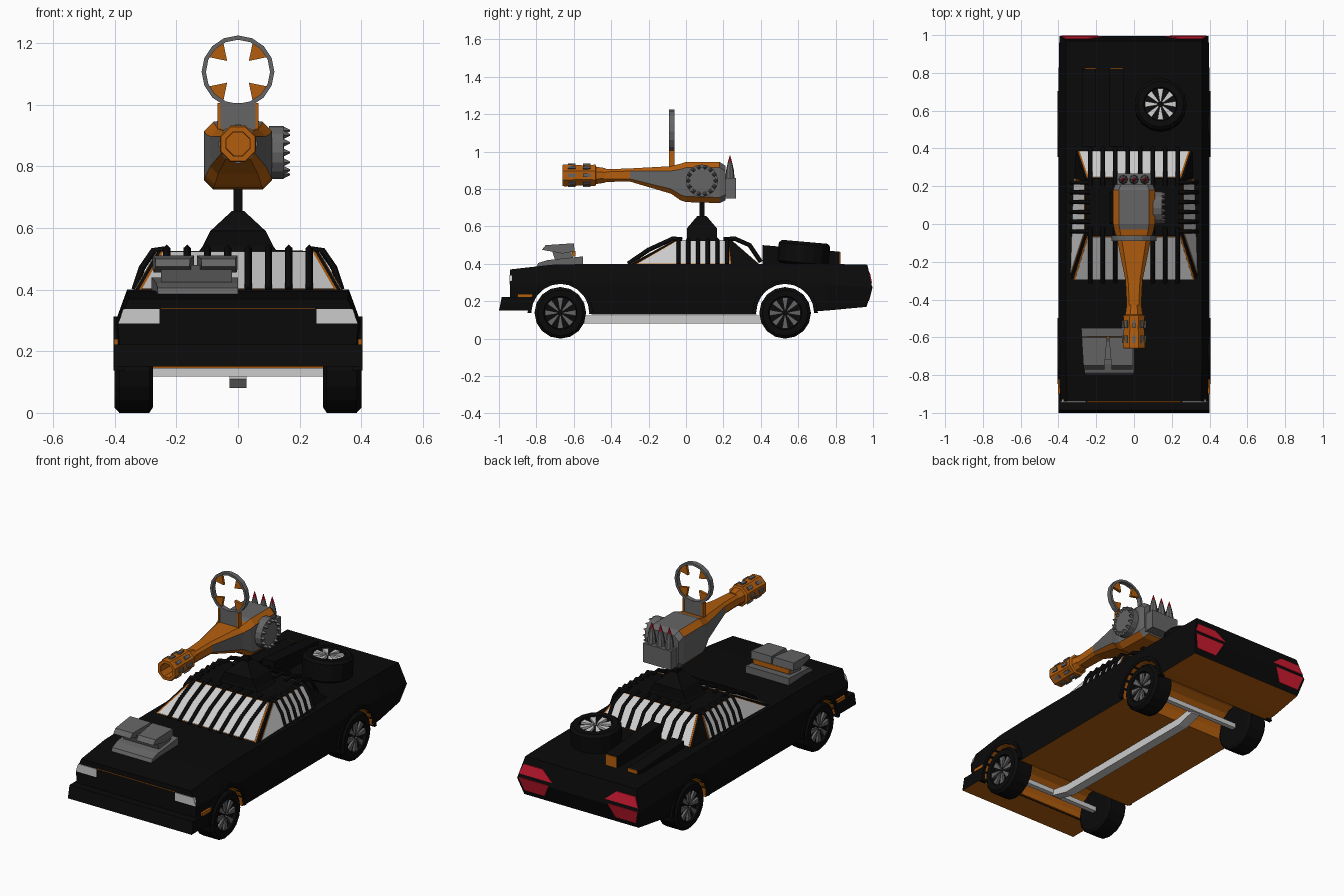
import bpy, bmesh
from math import sin, cos, pi, radians
from mathutils import Matrix, Vector

if "Cube" in bpy.data.objects:
    bpy.data.objects.remove(bpy.data.objects["Cube"])


def mat(name, *c):
    m = bpy.data.materials.new(name)
    m.diffuse_color = (*c, 1)
    m.use_nodes = True
    m.node_tree.nodes["Principled BSDF"].inputs["Base Color"].default_value = m.diffuse_color
    return m


BLACK = mat("black", .003, .003, .003)
ORANGE = mat("orange", .45, .11, .004)
GREY = mat("grey", .13, .13, .13)
PALE = mat("pale", .6, .6, .6)
RED = mat("red", .6, .01, .03)


def mesh(name, verts, faces, *mats):
    me = bpy.data.meshes.new(name)
    me.from_pydata([tuple(v) for v in verts], [], faces)
    bm = bmesh.new()
    bm.from_mesh(me)
    bmesh.ops.recalc_face_normals(bm, faces=bm.faces)
    bm.to_mesh(me)
    bm.free()
    ob = bpy.data.objects.new(name, me)
    bpy.context.collection.objects.link(ob)
    for m in mats:
        me.materials.append(m)
    return ob


def loft(name, rings, *mats):
    n = len(rings[0])
    f = [(k*n+i, k*n+(i+1) % n, (k+1)*n+(i+1) % n, (k+1)*n+i)
         for k in range(len(rings)-1) for i in range(n)]
    f += [tuple(range(n)), tuple(range((len(rings)-1)*n, len(rings)*n))]
    return mesh(name, [v for r in rings for v in r], f, *mats)


def place(pts, axis, a):
    k = "xyz".index(axis)
    return [tuple(list(p[:k]) + [a] + list(p[k:])) for p in pts]


def prism(name, pts, axis, a, b, *m):
    return loft(name, [place(pts, axis, a), place(pts, axis, b)], *m)


def box(name, x0, x1, y0, y1, z0, z1, m):
    return prism(name, [(x0, y0), (x1, y0), (x1, y1), (x0, y1)], "z", z0, z1, m)


def circle(n, r, c=(0, 0), ph=0):
    return [(c[0]+r*cos(ph+2*pi*i/n), c[1]+r*sin(ph+2*pi*i/n)) for i in range(n)]


def lathe(name, axis, c, steps, n, m, ph=0):
    return loft(name, [place(circle(n, r, c, ph), axis, a) for a, r in steps], m)


def tube(name, path, r, m):
    cu = bpy.data.curves.new(name, "CURVE")
    cu.dimensions = "3D"
    cu.bevel_depth, cu.bevel_resolution, cu.use_fill_caps = r, 0, True
    s = cu.splines.new("POLY")
    s.points.add(len(path)-1)
    for p, co in zip(s.points, path):
        p.co = (*co, 1)
    ob = bpy.data.objects.new(name, cu)
    bpy.context.collection.objects.link(ob)
    me = bpy.data.meshes.new_from_object(ob)
    bpy.data.objects.remove(ob)
    ob = bpy.data.objects.new(name, me)
    bpy.context.collection.objects.link(ob)
    me.materials.clear()
    me.materials.append(m)
    return ob


def orange_below(ob):
    for p in ob.data.polygons:
        if p.normal.z < -.8:
            p.material_index = 1


# Body: closed loft, black with an orange floor and wheel tunnels
def section(b, m, t):
    half = [b, m, t]
    return [(-x, y, z) for x, y, z in half] + [(x, y, z) for x, y, z in half[::-1]]


st = [(-.94, .16, .39, .355, .37), (-.72, .15, .4, .36, .395), (-.5, .13, .4, .36, .4),
      (.38, .13, .4, .36, .4), (.75, .15, .4, .36, .4)]
rings = [section((xm-.01, y, zb), (xm, y, .29), (xt, y, zt)) for y, zb, xm, xt, zt in st]
rings.append(section((.37, .965, .17), (.395, .996, .27), (.36, .97, .395)))
faces = [(k*6+i, k*6+(i+1) % 6, k*6+6+(i+1) % 6, k*6+i+6) for k in range(5) for i in range(6)]
for k in (0, 30):
    faces += [(k, k+5, k+4, k+1), (k+1, k+4, k+3, k+2)]
body = mesh("body", [v for r in rings for v in r], faces, BLACK, ORANGE)
orange_below(body)
AXLES = (-.672, .53)
for y in AXLES:
    cut = lathe("arch_cutter", "x", (y, .138), [(-.6, .155), (.6, .155)], 20, ORANGE)
    cut.hide_render = cut.hide_viewport = True
    bo = body.modifiers.new("arch", "BOOLEAN")
    bo.operation, bo.object, bo.solver = "DIFFERENCE", cut, "EXACT"
    bo.material_mode = "TRANSFER"

# Bumper, lamps, front trim
orange_below(prism("front_bumper", [(-.985, .222), (-1, .15), (-.835, .15), (-.83, .222)],
                   "x", -.4, .4, BLACK, ORANGE))
box("grille_strip", -.25, .25, -.944, -.935, .338, .341, ORANGE)
for s in (-1, 1):
    prism("headlight", [(s*.255, .29), (s*.388, .29), (s*.373, .337), (s*.255, .337)], "y", -.944, -.93, PALE)
    box("side_marker", s*.39, s*.402, -.9, -.82, .222, .24, ORANGE)
    # Split tail lamps: a wide upper and a narrow lower wedge
    for (xa, z0), (xb, z1) in (((.17, .298), (.24, .355)), ((.19, .278), (.23, .2))):
        yy = [1.0 - .2*(z-.27) if z > .27 else 1.0 + .31*(z-.27) for z in (z0, z1)]
        r = [(s*xa, yy[0], z0), (s*.385, yy[0], z0), (s*.36, yy[1], z1), (s*xb, yy[1], z1)]
        loft("tail_light", [r, [(x, y-.012, z) for x, y, z in r]], RED)


# Wheels with recessed eight-spoke rims
def wheel(name, mx):
    t = lathe(name+"_tyre", "x", (0, 0), [(-.064, .12), (-.052, .138), (.045, .138), (.06, .122),
                                         (.06, .09), (.04, .086)], 16, BLACK)
    v, f = [], []
    for i in range(8):
        c, e = cos(i*pi/4), sin(i*pi/4)
        for x in (.035, .054):
            v += [(x, r*c-w*e, r*e+w*c) for r, w in ((.015, .004), (.083, .016), (.083, -.016), (.015, -.004))]
        b = i*8
        f += [(b, b+1, b+2, b+3), (b+4, b+5, b+6, b+7)]
        f += [(b+j, b+(j+1) % 4, b+4+(j+1) % 4, b+4+j) for j in range(4)]
    for ob in (t, mesh(name+"_spokes", v, f, PALE if name == "spare" else GREY)):
        ob.matrix_world = mx


for y in AXLES:
    for s in (-1, 1):
        wheel("wheel", Matrix.Translation((s*.34, y, .138)) @ Matrix.Rotation(0 if s > 0 else pi, 4, "Z"))
        arc = [(y+r*cos(a), .138+r*sin(a)) for r, seq in ((.175, range(13)), (.155, range(12, -1, -1)))
               for a in [pi*i/12 for i in seq]]
        prism("fender", arc, "x", s*.37, s*.404, BLACK)
    box("axle", -.3, .3, y-.014, y+.014, .118, .146, PALE)
wheel("spare", Matrix.Translation((.14, .63, .458)) @ Matrix.Rotation(radians(-5), 4, "X")
      @ Matrix.Rotation(-pi/2, 4, "Y"))
prism("drive_shaft", [(-.67, .11), (-.55, .08), (.42, .08), (.53, .11), (.53, .145), (.41, .125),
                      (-.54, .125), (-.67, .145)], "x", -.028, .028, PALE)

# Cabin with framed glass
base = [(-.335, -.3, .395), (.335, -.3, .395), (.31, .39, .395), (-.31, .39, .395)]
top = [(-.26, -.06, .525), (.26, -.06, .525), (.26, .24, .525), (-.26, .24, .525)]
loft("cabin", [base, top], BLACK)


def pane(q):
    q = [Vector(p) for p in q]
    c = sum(q, Vector()) / 4
    n = (q[1]-q[0]).cross(q[3]-q[0]).normalized()
    if n.z < 0:
        n = -n
    for name, k, d, m in (("window_frame", .96, .002, ORANGE), ("window_glass", .93, .004, PALE)):
        r = [c+(p-c)*k for p in q]
        loft(name, [[p-n*.01 for p in r], [p+n*d for p in r]], m)


pane([base[0], base[1], top[1], top[0]])
pane([base[2], base[3], top[3], top[2]])
for s in (-1, 1):
    pane([(s*.335, -.28, .395), (s*.318, .25, .395), (s*.26, .235, .525), (s*.26, -.055, .525)])
    # Side window slats
    for i in range(6):
        y = -.04+i*.052
        tube("side_slat", [(s*.335, y, .4), (s*.312, y, .47), (s*.275, y, .525), (s*.235, y, .53)], .011, BLACK)
for i in range(8):
    x = -.231+i*.066
    tube("windshield_slat", [(x, -.31, .4), (x, -.2, .475), (x, -.07, .535), (x, -.02, .53)], .012, BLACK)
    tube("rear_slat", [(x, .2, .53), (x, .26, .535), (x, .34, .5), (x, .4, .41)], .012, BLACK)

# Twin hood intake, tapering to the front
def taper(name, side, xs):
    rings = [[(x0+(x1-x0)*(y+.8)/.25, y, z) for y, z in side] for x0, x1 in xs]
    loft(name, rings, GREY)


taper("intake_base", [(-.8, .385), (-.79, .405), (-.74, .42), (-.55, .44), (-.55, .39)],
      [(-.26, -.28), (0, 0)])
prism("intake_neck", [(-.7, .42), (-.72, .48), (-.62, .48), (-.6, .425)], "x", -.25, -.02, GREY)
box("intake_back_strip", -.25, -.02, -.61, -.592, .44, .468, ORANGE)
scoop = [(-.77, .475), (-.75, .5), (-.6, .51), (-.595, .467), (-.66, .455)]
taper("intake_scoop_left", scoop, [(-.265, -.28), (-.16, -.138)])
taper("intake_scoop_right", scoop, [(-.115, -.138), (-.01, 0)])

# Rear deck cargo rails
prism("tall_rail", [(.41, .4), (.41, .5), (.82, .465), (.82, .4)], "x", -.13, -.055, BLACK)
box("tall_rail_end", -.127, -.058, .815, .825, .4, .463, ORANGE)
prism("low_rail", [(.41, .4), (.41, .44), (.82, .42), (.82, .4)], "x", -.275, -.2, BLACK)
box("low_rail_end", -.26, -.2, .815, .825, .4, .42, ORANGE)

# Gun mount
loft("mount", [[(-a, .085-b, z), (a, .085-b, z), (a, .085+b, z), (-a, .085+b, z)]
               for z, a, b in ((.52, .13, .085), (.54, .115, .08), (.59, .09, .08), (.655, .02, .025))], BLACK)
box("mount_post", -.015, .015, .072, .1, .64, .74, BLACK)

# Gun housing: chamfered loft, orange with grey plates
gr = []
for y, w, lo, hi, c in ((-.45, .038, .838, .905, .014), (-.3, .045, .84, .91, .014), (-.08, .09, .775, .922, .025),
                        (-.03, .105, .74, .935, .03), (0, .11, .73, .945, .03), (.18, .11, .725, .945, .03),
                        (.21, .1, .74, .925, .03)):
    h = [(w-c, y, lo), (w, y, lo+c), (w, y, hi-c), (w-c, y, hi)]
    gr.append(h + [(-x, b, z) for x, b, z in h[::-1]])
gun = loft("gun_housing", gr, ORANGE, GREY)
for p in gun.data.polygons:
    n, y = p.normal, p.center.y
    if (abs(n.x) > .85 and y > -.3) or (n.z > .9 and y > -.04) or n.y > .5:
        p.material_index = 1
box("ammo_box", -.09, .09, .2, .268, .75, .86, GREY)
for x in (-.057, 0, .057):
    lathe("shell_case", "z", (x, .235), [(.855, .025), (.9, .021), (.945, .011)], 8, GREY)
    lathe("shell_tip", "z", (x, .235), [(.945, .011), (.98, .001)], 8, RED)

# Muzzle with studs
lathe("muzzle", "y", (0, .873), [(-.43, .042), (-.48, .05), (-.485, .062), (-.55, .058), (-.65, .064),
                                 (-.66, .06), (-.66, .042), (-.56, .04)], 8, ORANGE, pi/8)
for i in range(8):
    for y in (-.53, -.61):
        b = box("muzzle_stud", -.009, .009, -.02, .02, .05, .063, GREY)
        b.matrix_world = Matrix.Translation((0, y, .873)) @ Matrix.Rotation(i*pi/4, 4, "Y")

# Toothed drum on the right side
lathe("drum", "x", (.085, .845), [(.1, .086), (.148, .086), (.148, .065), (.15, .06)], 16, GREY)
for y, z in circle(14, .073, (.085, .845)):
    lathe("drum_tooth", "x", (y, z), [(.146, .014), (.168, .003)], 4, GREY)

# Ring sight
N = 16
rv = [(r*cos(2*pi*i/N), y, 1.107+r*sin(2*pi*i/N)) for r, y in
      ((.118, -.09), (.118, -.062), (.104, -.062), (.104, -.09)) for i in range(N)]
mesh("sight_ring", rv, [(k*N+i, k*N+(i+1) % N, (k+1) % 4*N+(i+1) % N, (k+1) % 4*N+i)
                        for k in range(4) for i in range(N)], GREY)
for i in range(4):
    a = pi/4+i*pi/2
    tri = [(r*cos(a+d), 1.107+r*sin(a+d)) for r, d in ((.05, 0), (.11, .33), (.11, -.33))]
    prism("sight_spike", tri, "y", -.084, -.068, ORANGE)
box("sight_stand", -.058, .058, -.086, -.066, .9, 1.005, GREY)
for s in (-1, 1):
    box("sight_stand_edge", s*.056, s*.066, -.09, -.062, .9, 1.005, ORANGE)
